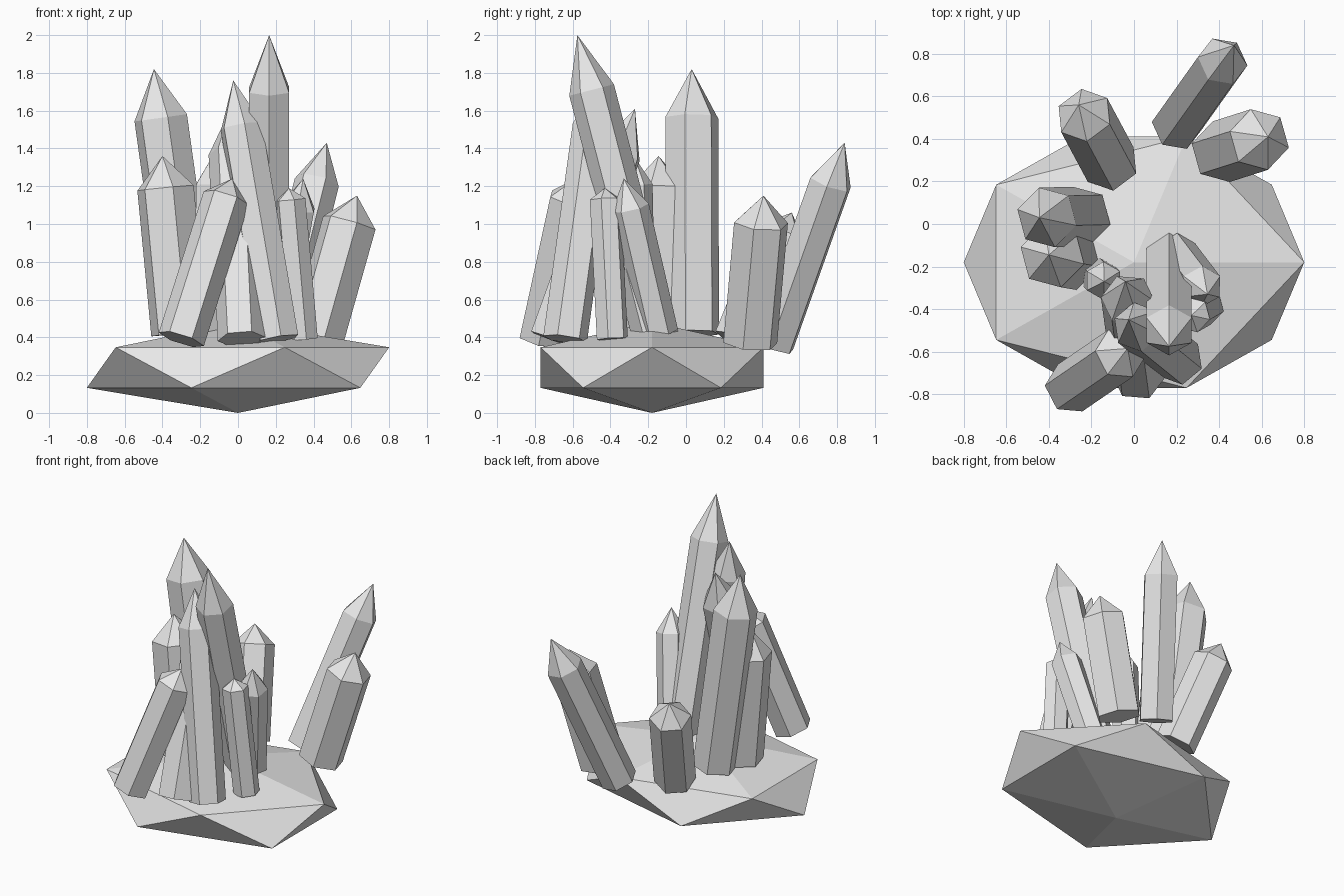
import bpy, bmesh, math
from mathutils import Vector

if "Cube" in bpy.data.objects:
    bpy.data.objects.remove(bpy.data.objects["Cube"], do_unlink=True)

stone = bpy.data.materials.new("pale_grey_stone")
GREY = (0.8, 0.8, 0.8, 1)
stone.use_nodes = True
stone.diffuse_color = GREY
stone.node_tree.nodes["Principled BSDF"].inputs["Base Color"].default_value = GREY


def add_object(name, bm):
    bmesh.ops.recalc_face_normals(bm, faces=bm.faces[:])
    mesh = bpy.data.meshes.new(name)
    bm.to_mesh(mesh)
    bm.free()
    mesh.materials.append(stone)
    obj = bpy.data.objects.new(name, mesh)
    bpy.context.collection.objects.link(obj)
    return obj


def crystal(name, base, tip, radius, point, roll):
    """Six-sided prism from base towards tip, ending in a pyramid of height point."""
    base, tip = Vector(base), Vector(tip)
    axis = (tip - base).normalized()
    side = Vector((0, 1, 0))
    side = (side - axis * side.dot(axis)).normalized()
    across = axis.cross(side)
    shoulder = tip - axis * point
    bm = bmesh.new()
    rings = []
    for centre in (base, shoulder):
        ring = []
        for i in range(6):
            a = math.radians(60 * i + roll)
            ring.append(bm.verts.new(
                centre + radius * (side * math.cos(a) + across * math.sin(a))))
        rings.append(ring)
    apex = bm.verts.new(tip)
    low, high = rings
    bm.faces.new(low)
    for i in range(6):
        j = (i + 1) % 6
        bm.faces.new((low[i], low[j], high[j], high[i]))
        bm.faces.new((high[i], high[j], apex))
    return add_object(name, bm)


# Flattened rock that carries the cluster
bm = bmesh.new()
bmesh.ops.create_icosphere(bm, subdivisions=1, radius=1)
bmesh.ops.scale(bm, vec=(0.895, 0.694, 0.24), verts=bm.verts)
bmesh.ops.translate(bm, vec=(0, -0.18, 0.24), verts=bm.verts)
add_object("rock_base", bm)

# Crystals: name, base centre, tip, radius, point height, roll in degrees
CRYSTALS = [
    ("tallest_crystal", (.165, -.16, .40), (.165, -.575, 2.0), .122, .30, 0),
    ("front_tall_crystal", (.21, -.64, .39), (-.025, -.45, 1.76), .118, .25, 10),
    ("middle_crystal", (.02, -.71, .39), (-.04, -.27, 1.61), .128, .25, 25),
    ("right_tall_crystal", (-.25, .035, .42), (-.445, .03, 1.82), .145, .26, 15),
    ("right_short_crystal", (-.31, -.16, .42), (-.40, -.145, 1.36), .155, .17, 15),
    ("inner_crystal", (-.16, -.25, .41), (-.14, -.27, 1.35), .09, .14, 0),
    ("back_tall_crystal", (.20, .46, .36), (.47, .84, 1.43), .12, .23, 20),
    ("back_left_crystal", (.41, .34, .37), (.63, .41, 1.15), .148, .15, 15),
    ("back_right_crystal", (-.11, .28, .38), (-.26, .56, 1.06), .135, .13, 10),
    ("front_leaning_crystal", (-.30, -.77, .39), (-.03, -.585, 1.24), .125, .11, 25),
    ("left_thin_crystal", (.34, -.39, .39), (.27, -.43, 1.19), .085, .06, 15),
    ("left_inner_crystal", (.20, -.14, .42), (.345, -.33, 1.24), .10, .16, 0),
]
for spec in CRYSTALS:
    crystal(*spec)
